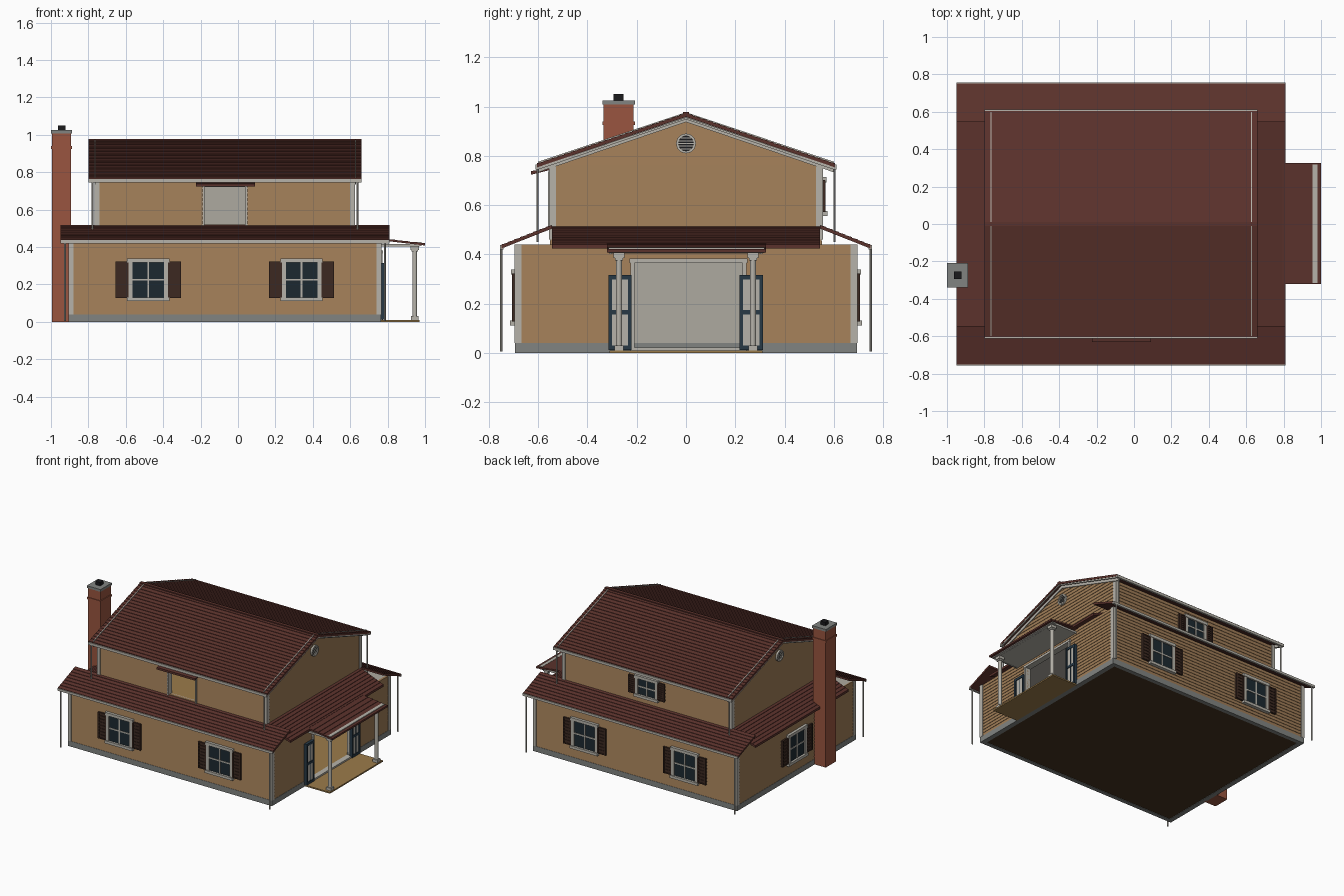
import bpy, bmesh, math

if "Cube" in bpy.data.objects:
    bpy.data.objects.remove(bpy.data.objects["Cube"])

MATS = {}
COLORS = {
    "siding": (.35, .205, .095), "roof": (.105, .032, .025), "trim": (.47, .45, .40),
    "stone": (.22, .23, .22), "brick": (.32, .09, .05), "glass": (.012, .022, .03),
    "shutter": (.045, .022, .015), "blue": (.02, .04, .06), "wood": (.33, .20, .07),
    "subfloor": (.06, .033, .015), "black": (.01, .01, .012), "lining": (.42, .40, .35)}

# each side of the house: u along the wall, d outward distance, z up
SIDE = {"front": lambda u, d, z: (u, -d, z), "back": lambda u, d, z: (u, d, z),
        "right": lambda u, d, z: (d, u, z), "left": lambda u, d, z: (-d, u, z)}


class Part:
    def __init__(self, name, color):
        self.name, self.color, self.bm = name, color, bmesh.new()

    def hexa(self, pts):
        v = [self.bm.verts.new(p) for p in pts]
        for f in ((0, 1, 2, 3), (4, 5, 6, 7), (0, 1, 5, 4), (1, 2, 6, 5), (2, 3, 7, 6), (3, 0, 4, 7)):
            self.bm.faces.new([v[i] for i in f])

    def box(self, x0, x1, y0, y1, z0, z1):
        self.hexa([(x, y, z) for z in (z0, z1) for x, y in ((x0, y0), (x1, y0), (x1, y1), (x0, y1))])

    def sbox(self, side, u0, u1, d0, d1, z0, z1):
        P = SIDE[side]
        self.hexa([P(u, d, z) for z in (z0, z1) for u, d in ((u0, d0), (u1, d0), (u1, d1), (u0, d1))])

    def cyl(self, x, y, r, z0, z1, n=10):
        rings = [[self.bm.verts.new((x + r * math.cos(2 * math.pi * i / n),
                                     y + r * math.sin(2 * math.pi * i / n), z)) for i in range(n)] for z in (z0, z1)]
        for i in range(n):
            j = (i + 1) % n
            self.bm.faces.new((rings[0][i], rings[0][j], rings[1][j], rings[1][i]))
        for r_ in rings:
            self.bm.faces.new(r_)

    def done(self):
        bmesh.ops.recalc_face_normals(self.bm, faces=self.bm.faces)
        me = bpy.data.meshes.new(self.name)
        self.bm.to_mesh(me)
        self.bm.free()
        if self.color not in MATS:
            m = bpy.data.materials.new(self.color)
            m.diffuse_color = (*COLORS[self.color], 1)
            m.use_nodes = True
            m.node_tree.nodes["Principled BSDF"].inputs["Base Color"].default_value = m.diffuse_color
            MATS[self.color] = m
        me.materials.append(MATS[self.color])
        bpy.context.collection.objects.link(bpy.data.objects.new(self.name, me))


# lapped boards; half(z) narrows the wall for a gable
def siding(part, side, face, u0, u1, z0, z1, half=None):
    P, n = SIDE[side], max(1, round((z1 - z0) / .024))
    for i in range(n):
        a, b = z0 + (z1 - z0) * i / n, z0 + (z1 - z0) * (i + 1) / n
        la, ra, lb, rb = (u0, u1, u0, u1) if not half else (-half(a), half(a), -half(b), half(b))
        part.hexa([P(la, face - .02, a), P(ra, face - .02, a), P(ra, face + .003, a), P(la, face + .003, a),
                   P(lb, face - .02, b), P(rb, face - .02, b), P(rb, face, b), P(lb, face, b)])


# wall with optional hole (u0, u1, z0, z1)
def wall(boards, lining, side, face, u0, u1, z0, z1, hole=None):
    regions = [(u0, u1, z0, z1)]
    if hole:
        a, b, c, d = hole
        regions = [(u0, a, z0, z1), (b, u1, z0, z1), (a, b, d, z1)]
        if c > z0:
            regions.append((a, b, z0, c))
    for r in regions:
        siding(boards, side, face, *r)
        lining.sbox(side, r[0], r[1], face - .03, face - .02, r[2], r[3])


# sloping roof of overlapping shingle courses from eave to top edge
def slope(part, side, u0, u1, d0, z0, d1, z1, n, t=.014):
    P = SIDE[side]
    for i in range(n):
        a, b = i / n, (i + 1) / n
        da, db = d0 + (d1 - d0) * a, d0 + (d1 - d0) * b
        za, zb = z0 + (z1 - z0) * a, z0 + (z1 - z0) * b
        part.hexa([P(u0, da, za - t), P(u1, da, za - t), P(u1, db, zb - t), P(u0, db, zb - t),
                   P(u0, da, za + .003), P(u1, da, za + .003), P(u1, db, zb), P(u0, db, zb)])


# window with frame, bars, sill and louvred shutters
def window(name, side, u, face, z, w, h, sw, sh):
    g, f, s = Part(name + "_glass", "glass"), Part(name + "_frame", "trim"), Part(name + "_shutters", "shutter")
    g.sbox(side, u - w, u + w, face - .01, face + .006, z - h, z + h)
    for k in (-1, 1):
        f.sbox(side, u + k * w - .011, u + k * w + .011, face - .01, face + .014, z - h, z + h)
    f.sbox(side, u - w - .018, u + w + .018, face - .01, face + .018, z + h - .008, z + h + .014)
    f.sbox(side, u - w - .018, u + w + .018, face - .01, face + .022, z - h - .014, z - h + .006)
    f.sbox(side, u - .005, u + .005, face, face + .01, z - h, z + h)
    f.sbox(side, u - w, u + w, face, face + .0095, z - .005, z + .005)
    for k in (-1, 1):
        c = u + k * (w + .011 + sw / 2)
        s.sbox(side, c - sw / 2, c + sw / 2, face - .01, face + .008, z - sh, z + sh)
        for e in (-1, 1):
            s.sbox(side, c + e * (sw / 2 - .005) - .005, c + e * (sw / 2 - .005) + .005, face, face + .014, z - sh, z + sh)
        for i in range(9):
            q = z - sh + 2 * sh * i / 8 * .96
            s.sbox(side, c - sw / 2, c + sw / 2, face, face + .012, q, q + .008)
    for p in (g, f, s):
        p.done()


# foundation and floors
p = Part("foundation", "stone")
for s in (-1, 1):
    p.box(-.905, .765, s * .68 - .015, s * .68 + .015, 0, .04)
p.box(-.905, -.87, -.67, .67, 0, .04)
p.box(.73, .765, -.67, .67, 0, .02)
for a, b in ((-.67, -.21), (.23, .67)):
    p.box(.73, .765, a, b, .02, .04)
p.done()
p = Part("subfloor", "subfloor"); p.box(-.88, .74, -.67, .67, .003, .01); p.done()
p = Part("floors", "wood")
p.box(-.88, .74, -.67, .67, .01, .02)
p.box(-.735, .595, -.525, .525, .505, .52)
p.box(.755, .97, -.31, .31, 0, .01)
p.done()
p = Part("lower_ceiling", "lining"); p.box(-.89, .75, -.68, .68, .425, .44); p.done()

# walls
w, l = Part("siding", "siding"), Part("wall_lining", "lining")
door, balcony = (-.21, .23, .02, .37), (-.18, .04, .52, .73)
wall(w, l, "front", .69, -.90, .76, .04, .44)
wall(w, l, "back", .69, -.90, .76, .04, .44)
wall(w, l, "right", .76, -.69, .69, .04, .44, door)
wall(w, l, "left", .90, -.69, .69, .04, .44)
wall(w, l, "front", .55, -.76, .62, .44, .76, balcony)
wall(w, l, "back", .55, -.76, .62, .44, .76)
for side, face in (("right", .62), ("left", .76)):
    wall(w, l, side, face, -.55, .55, .44, .76)
    siding(w, side, face, 0, 0, .76, .953, half=lambda z: max(.004, .55 * (.955 - z) / .195))
w.done(); l.done()

# corner boards
p = Part("corner_boards", "trim")
for s in ("front", "back"):
    for x0, x1 in ((-.906, -.88), (.74, .766)):
        p.sbox(s, x0, x1, .668, .697, .04, .44)
    for x0, x1 in ((-.766, -.74), (.60, .626)):
        p.sbox(s, x0, x1, .528, .557, .46, .765)
p.done()

# roofs
p = Part("main_roof", "roof")
for s in ("front", "back"):
    slope(p, s, -.80, .66, .605, .767, 0, .972, 22)
p.box(-.80, .66, -.012, .012, .96, .977)
p.done()
p = Part("skirt_roof", "roof")
for s in ("front", "back"):
    slope(p, s, -.95, .81, .75, .437, .545, .518, 8)
slope(p, "right", -.545, .545, .81, .437, .615, .515, 8)
slope(p, "left", -.545, .545, .95, .437, .755, .515, 8)
p.done()
p = Part("balcony_awning", "roof"); slope(p, "front", -.225, .09, .63, .735, .54, .757, 3, .012); p.done()

# rake trim along the gables
p = Part("rake_trim", "trim")
for s in ("front", "back"):
    for x in (-.768, .626):
        slope(p, s, x, x + .006, .60, .773, 0, .977, 1, .04)
    for x in (-.798, .650):
        slope(p, s, x, x + .008, .60, .752, 0, .956, 1, .008)
p.done()

# gutters and downspouts
p = Part("gutters", "trim")
for s in ("front", "back"):
    p.sbox(s, -.95, .81, .742, .756, .42, .437)
    p.sbox(s, -.80, .66, .598, .612, .745, .764)
p.done()
p = Part("downspouts", "trim")
for s in (-1, 1):
    for x in (-.925, .785):
        p.cyl(x, s * .75, .005, .005, .425)
    for x in (-.778, .638):
        p.cyl(x, s * .603, .005, .45, .75)
p.done()

# windows
for s in ("front", "back"):
    for n, x in (("left", -.48), ("right", .34)):
        window(f"{s}_{n}_window", s, x, .693, .225, .095, .10, .068, .097)
window("side_window", "left", 0, .903, .225, .095, .10, .068, .097)
window("upper_back_window", "back", -.07, .553, .635, .08, .065, .055, .064)

# round gable vents
for side, face in (("right", .623), ("left", .763)):
    r, b, v = Part(side + "_vent_ring", "trim"), Part(side + "_vent_hole", "black"), Part(side + "_vent_slats", "trim")
    P, n = SIDE[side], 24
    c = [(math.cos(2 * math.pi * i / n), math.sin(2 * math.pi * i / n)) for i in range(n)]
    for i in range(n):
        q = (c[i], c[(i + 1) % n])
        r.hexa([P(k * R, d, .85 + m * R) for d in (face - .01, face + .012)
                for (k, m), R in ((q[0], .03), (q[1], .03), (q[1], .04), (q[0], .04))])
    b.bm.faces.new([b.bm.verts.new(P(k * .032, face + .002, .85 + m * .032)) for k, m in c])
    for i in range(-2, 3):
        h = math.sqrt(.031 ** 2 - (i * .011) ** 2)
        v.sbox(side, -h, h, face, face + .008, .85 + i * .011 - .002, .85 + i * .011 + .002)
    r.done(); b.done(); v.done()

# doorway and balcony surrounds
p = Part("opening_trim", "trim")
for a, b in ((-.225, -.21), (.23, .245)):
    p.sbox("right", a, b, .73, .772, .01, .37)
p.sbox("right", -.23, .25, .73, .775, .365, .382)
p.sbox("right", -.21, .23, .735, .775, .01, .022)
for a, b in ((-.19, -.178), (.038, .05)):
    p.sbox("front", a, b, .52, .56, .515, .735)
p.sbox("front", -.19, .05, .52, .56, .722, .737)
p.done()

# open doors folded back on the wall
f, d = Part("door_frames", "blue"), Part("door_panels", "trim")
for a, b in ((-.315, -.222), (.218, .312)):
    for u in (a, b - .014):
        f.sbox("right", u, u + .014, .762, .784, .012, .315)
    for z in (.012, .155, .297):
        f.sbox("right", a, b, .762, .783, z, z + .018)
    d.sbox("right", a + .01, b - .01, .762, .778, .015, .31)
    f.sbox("right", (a + b) / 2 - .003, (a + b) / 2 + .003, .77, .781, .015, .31)
f.done(); d.done()

# porch
p = Part("porch_roof", "roof"); slope(p, "right", -.32, .325, 1.0, .418, .76, .446, 6, .010); p.done()
p = Part("porch_trim", "trim")
p.box(.955, .98, -.315, .318, .405, .427)
for y in (-.31, .30):
    p.box(.765, .97, y, y + .01, .402, .416)
p.box(.765, .96, -.30, .30, .404, .408)
p.done()
p = Part("porch_posts", "trim")
for y in (-.272, .272):
    p.cyl(.945, y, .013, .01, .40, 12)
    for z0, z1, r in ((.01, .03, .019), (.375, .385, .017), (.385, .405, .022)):
        p.box(.945 - r, .945 + r, y - r, y + r, z0, z1)
p.done()

# chimney
p = Part("chimney", "brick")
p.box(-.995, -.893, -.335, -.213, 0, 1.01)
p.box(-1.0, -.888, -.34, -.208, .925, .94)
p.done()
p = Part("chimney_cap", "stone"); p.box(-1.0, -.888, -.34, -.208, 1.008, 1.025); p.done()
p = Part("chimney_flue", "black"); p.box(-.963, -.923, -.294, -.254, 1.02, 1.05); p.done()
